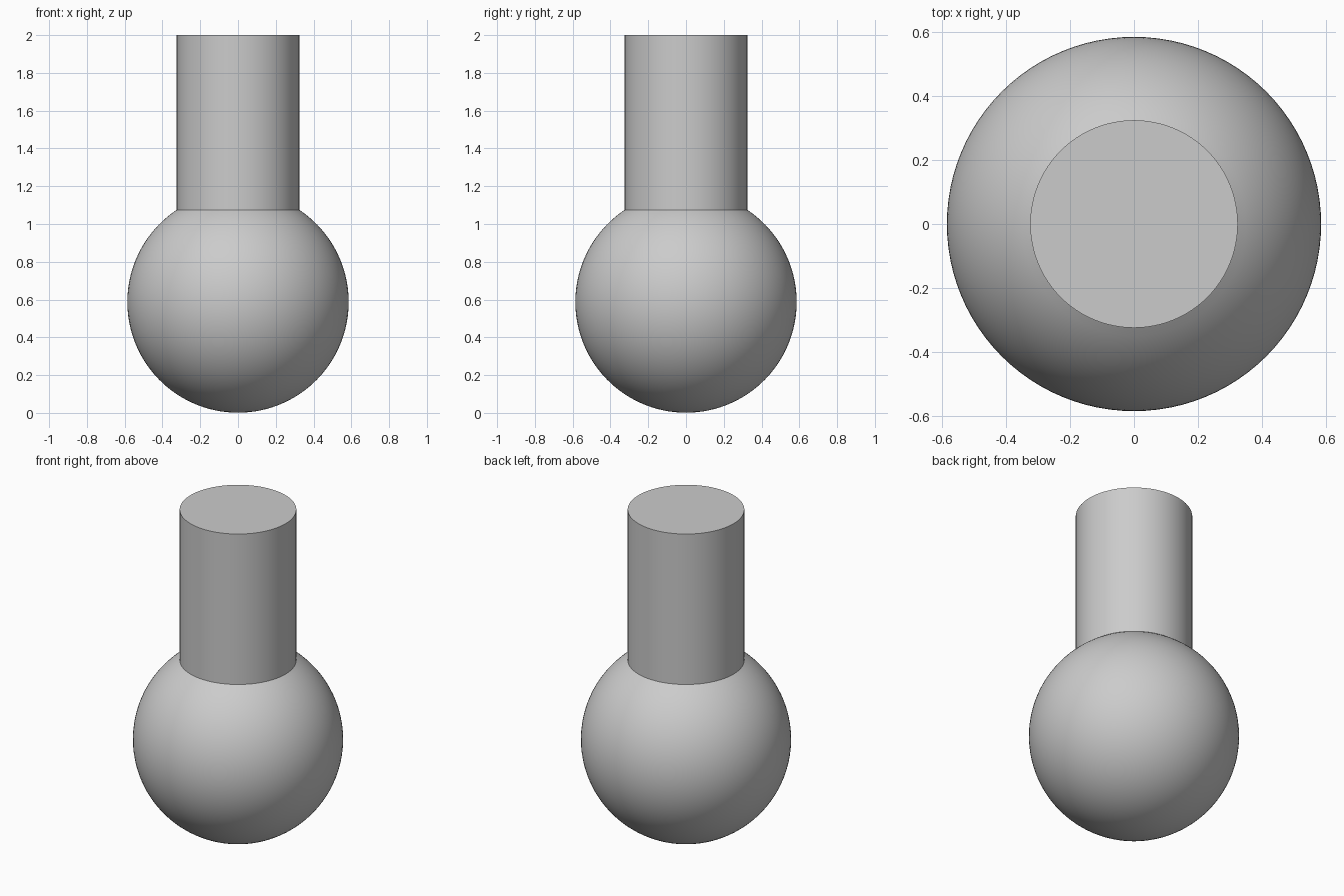
import bpy, bmesh, math

if "Cube" in bpy.data.objects:
    bpy.data.objects.remove(bpy.data.objects["Cube"])

SEG = 96
BALL_R, BALL_Z = 0.586, 0.587
NECK_R, TOP = 0.325, 2.0

# Profile from the ball's bottom pole up to the neck joint, then to the top rim
end = math.pi - math.asin(NECK_R / BALL_R)
steps = 48
profile = []
for i in range(1, steps + 1):
    a = end * i / steps
    profile.append((BALL_R * math.sin(a), BALL_Z - BALL_R * math.cos(a)))
profile.append((NECK_R, TOP))

# Revolve the profile, closing it with a pole below and a flat cap above
bm = bmesh.new()
rings = [[bm.verts.new((r * math.cos(2 * math.pi * k / SEG),
                        r * math.sin(2 * math.pi * k / SEG), z))
          for k in range(SEG)] for r, z in profile]
pole = bm.verts.new((0, 0, BALL_Z - BALL_R))
for k in range(SEG):
    n = (k + 1) % SEG
    bm.faces.new((pole, rings[0][n], rings[0][k]))
    for lo, hi in zip(rings, rings[1:]):
        bm.faces.new((lo[k], lo[n], hi[n], hi[k]))
bm.faces.new(rings[-1])
bmesh.ops.recalc_face_normals(bm, faces=bm.faces)

mesh = bpy.data.meshes.new("ball_with_neck")
bm.to_mesh(mesh)
bm.free()
obj = bpy.data.objects.new("ball_with_neck", mesh)
bpy.context.collection.objects.link(obj)

# Smooth surfaces, sharp joint and rim
bpy.context.view_layer.objects.active = obj
obj.select_set(True)
bpy.ops.object.shade_smooth_by_angle(angle=math.radians(30))
